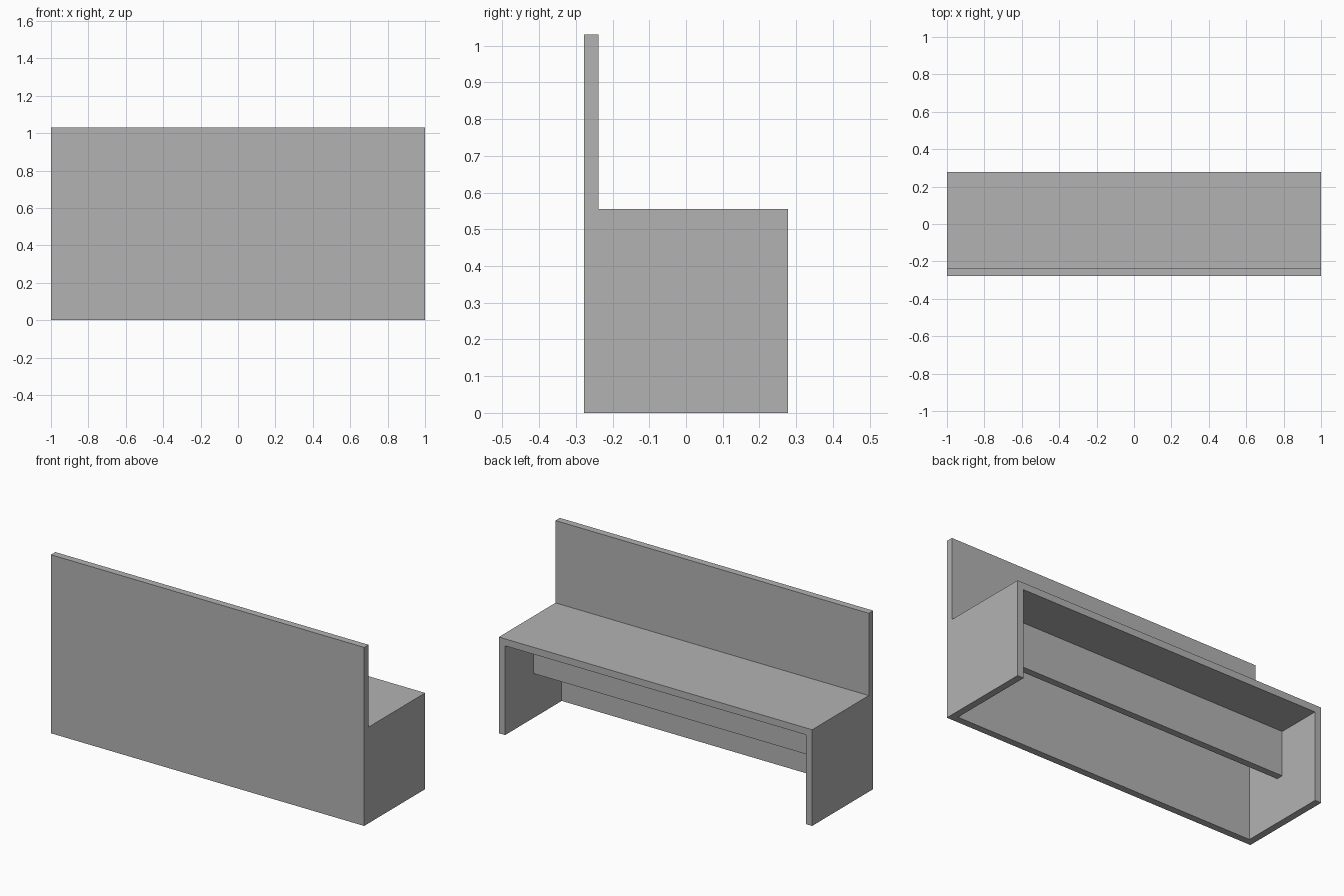
import bpy

cube = bpy.data.objects.get("Cube")
if cube:
    bpy.data.objects.remove(cube, do_unlink=True)

# Overall sizes
HALF_W, HALF_D = 1.0, 0.278
TOP, HEIGHT, BOARD = 0.555, 1.03, 0.04
APRON_BOTTOM = 0.257
INNER_X = HALF_W - BOARD
INNER_Y = -HALF_D + BOARD

grey = bpy.data.materials.new("plain grey")
grey.use_nodes = True
colour = (0.45, 0.45, 0.45, 1)
grey.diffuse_color = colour
grey.node_tree.nodes["Principled BSDF"].inputs["Base Color"].default_value = colour


def board(name, low, high):
    """Flat-faced board between two opposite corners."""
    centre = [(a + b) / 2 for a, b in zip(low, high)]
    bpy.ops.mesh.primitive_cube_add(size=1, location=centre)
    ob = bpy.context.object
    ob.name = name
    ob.scale = [b - a for a, b in zip(low, high)]
    bpy.ops.object.transform_apply(location=False, rotation=False, scale=True)
    ob.data.materials.append(grey)
    return ob


# Tall front panel, reaching the floor
board("front_panel", (-HALF_W, -HALF_D, 0), (HALF_W, INNER_Y, HEIGHT))

# Worktop behind the panel
board("worktop", (-HALF_W, INNER_Y, TOP - BOARD), (HALF_W, HALF_D, TOP))

# End panels under the worktop
for side, x in (("right", -HALF_W), ("left", INNER_X)):
    board(side + "_end_panel", (x, INNER_Y, 0), (x + BOARD, HALF_D, TOP - BOARD))

# Hanging rail along the middle, under the worktop
board("middle_rail", (-INNER_X, -BOARD / 2, APRON_BOTTOM),
      (INNER_X, BOARD / 2, TOP - BOARD))
